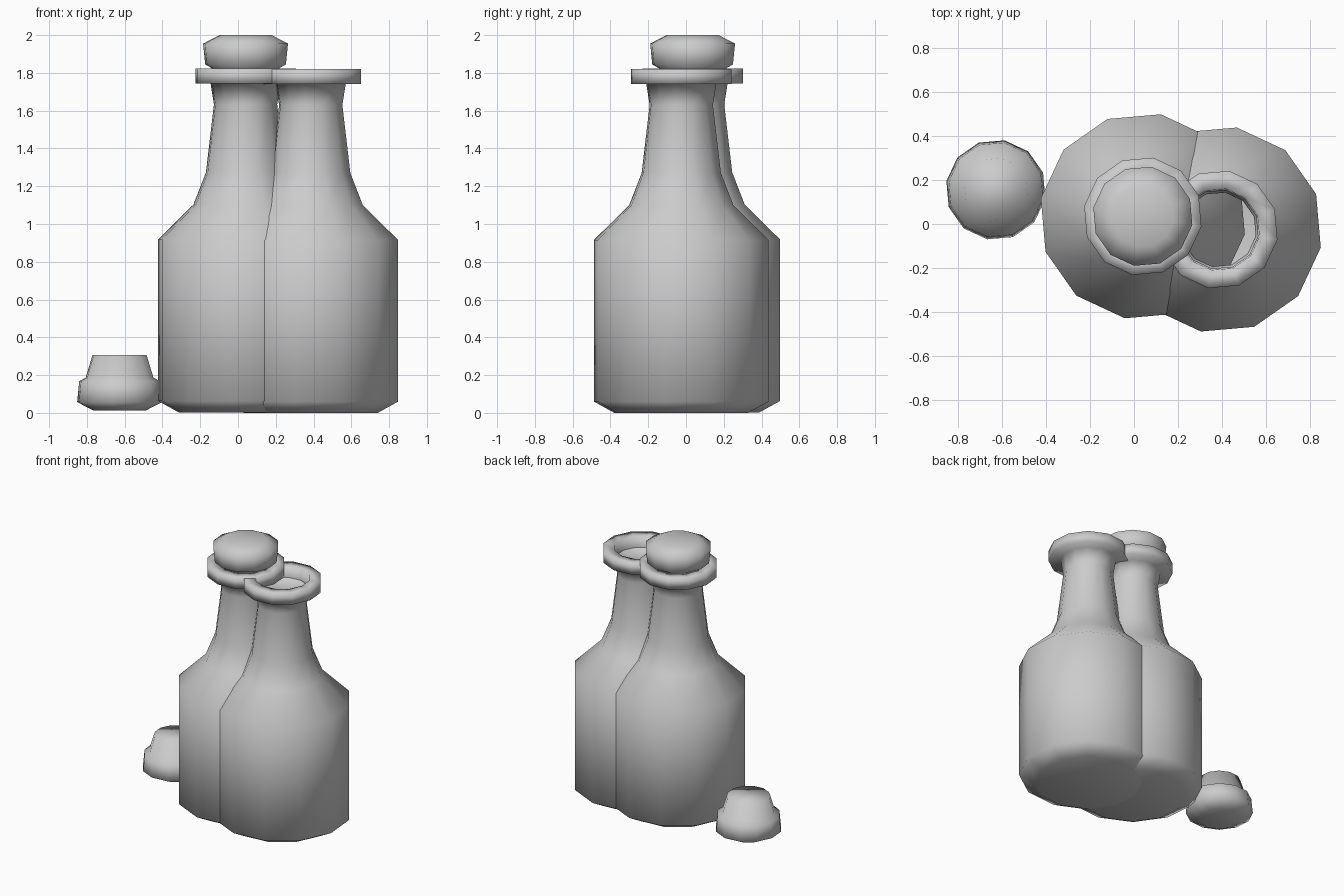
import bpy, bmesh, math

if "Cube" in bpy.data.objects:
    bpy.data.objects.remove(bpy.data.objects["Cube"])

SIDES = 12
OFFSET = math.radians(20)


def lathe(name, profile, loc, cap_start=True, cap_end=False, flip=False):
    """Revolve (radius, z) points into a smooth 12-sided object."""
    bm = bmesh.new()
    rings = []
    for r, z in profile:
        rings.append([bm.verts.new((r * math.cos(OFFSET + i * math.tau / SIDES),
                                    r * math.sin(OFFSET + i * math.tau / SIDES), z))
                      for i in range(SIDES)])
    for a, b in zip(rings, rings[1:]):
        for i in range(SIDES):
            j = (i + 1) % SIDES
            bm.faces.new((a[i], a[j], b[j], b[i]))
    if cap_start:
        bm.faces.new(rings[0][::-1])
    if cap_end:
        bm.faces.new(rings[-1])
    if flip:
        bmesh.ops.reverse_faces(bm, faces=bm.faces[:])
    for f in bm.faces:
        f.smooth = True
    me = bpy.data.meshes.new(name)
    bm.to_mesh(me)
    bm.free()
    ob = bpy.data.objects.new(name, me)
    ob.location = loc
    bpy.context.collection.objects.link(ob)
    return ob


# Bottle shell: base, body, shoulder, neck, flat collar, open mouth
bottle = [(0.36, 0.0), (0.47, 0.06), (0.47, 0.915), (0.28, 1.10), (0.213, 1.27),
          (0.17, 1.63), (0.188, 1.74), (0.27, 1.74), (0.27, 1.82),
          (0.187, 1.82), (0.18, 1.74)]
lathe("left_bottle", bottle, (0.04, 0.035, 0.003))
lathe("right_bottle", bottle, (0.385, -0.025, 0.0))

# Stopper: tapered plug under a rounded cap (z measured from the plug end)
stopper = [(0.145, 0.0), (0.182, 0.12), (0.217, 0.14), (0.228, 0.25), (0.14, 0.295)]
lathe("fitted_stopper", stopper, (0.04, 0.035, 1.705), cap_end=True)

# Loose stopper standing upside down on its cap
flipped = [(r, 0.295 - z) for r, z in reversed(stopper)]
lathe("loose_stopper", flipped, (-0.627, 0.155, 0.012), cap_end=True)
